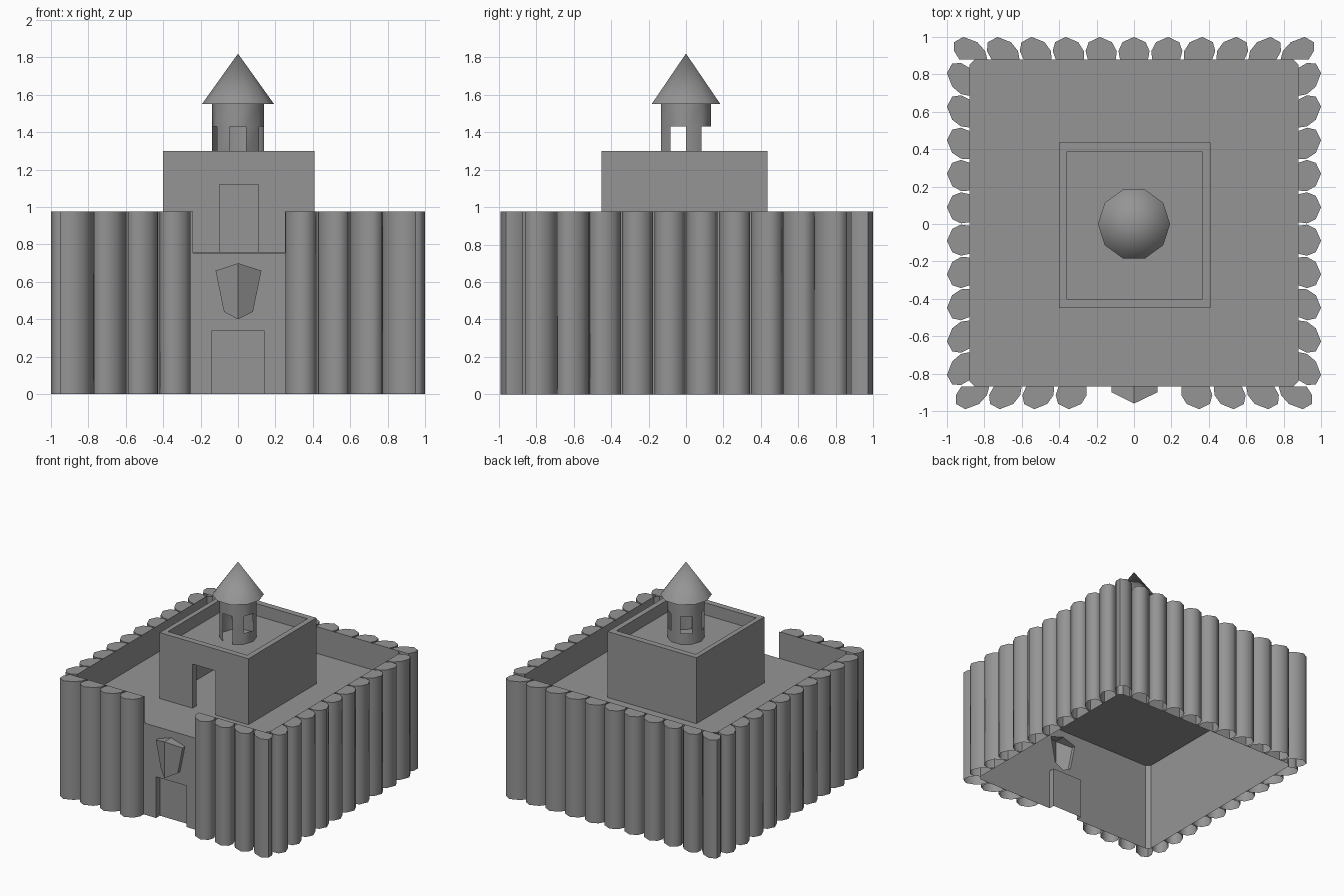
import bpy, bmesh, math
from mathutils import Vector

if "Cube" in bpy.data.objects:
    bpy.data.objects.remove(bpy.data.objects["Cube"])

stone = bpy.data.materials.new("grey stone")
stone.diffuse_color = (0.3, 0.3, 0.3, 1)
stone.use_nodes = True
stone.node_tree.nodes["Principled BSDF"].inputs["Base Color"].default_value = stone.diffuse_color


def finish(name, bm, smooth=None, recalc=True):
    bmesh.ops.remove_doubles(bm, verts=bm.verts, dist=1e-5)
    if recalc:
        bmesh.ops.recalc_face_normals(bm, faces=bm.faces)
    me = bpy.data.meshes.new(name)
    bm.to_mesh(me)
    bm.free()
    me.materials.append(stone)
    ob = bpy.data.objects.new(name, me)
    bpy.context.collection.objects.link(ob)
    if smooth:
        bpy.ops.object.select_all(action='DESELECT')
        ob.select_set(True)
        bpy.context.view_layer.objects.active = ob
        bpy.ops.object.shade_smooth_by_angle(angle=math.radians(smooth))
    return ob


def face(bm, pts):
    return bm.faces.new([bm.verts.new(p) for p in pts])


def band(bm, a, b, closed=True):
    """Quads between two point loops."""
    n = len(a)
    for i in range(n if closed else n - 1):
        j = (i + 1) % n
        face(bm, [a[i], a[j], b[j], b[i]])


def rect(x0, x1, y0, y1, z):
    return [(x0, y0, z), (x1, y0, z), (x1, y1, z), (x0, y1, z)]


X, YF, YB, C = 0.88, -0.87, 0.88, 0.03
FLOOR, TOP = 0.755, 0.975

# outer wall shell: sides and back, with chamfered corners
plan = [(X - C, YF), (X, YF + C), (X, YB - C), (X - C, YB),
        (-X + C, YB), (-X, YB - C), (-X, YF + C), (-X + C, YF)]
bm = bmesh.new()
band(bm, [(x, y, 0) for x, y in plan], [(x, y, TOP) for x, y in plan], closed=False)
finish("side_and_back_walls", bm, recalc=False)

# front wall with gate gap, doorway notch and shield opening
shield = [(0, 0.70), (0.125, 0.66), (0.08, 0.44), (0, 0.40), (-0.075, 0.44), (-0.12, 0.66)]
outline = [(-X + C, 0), (-0.14, 0), (-0.14, 0.34), (0.14, 0.34), (0.14, 0), (X - C, 0),
           (X - C, TOP), (0.25, TOP), (0.25, FLOOR), (-0.24, FLOOR), (-0.24, TOP), (-X + C, TOP)]
bm = bmesh.new()
edges = []
for loop in (outline, shield):
    vs = [bm.verts.new((x, YF, z)) for x, z in loop]
    edges += [bm.edges.new((vs[i], vs[(i + 1) % len(vs)])) for i in range(len(vs))]
bmesh.ops.triangle_fill(bm, use_beauty=True, use_dissolve=False, edges=edges, normal=(0, -1, 0))
for f in bm.faces:
    f.normal_update()
    if f.normal.y > 0:
        f.normal_flip()
finish("front_wall", bm, recalc=False)

# recessed main door
bm = bmesh.new()
d = [(-0.14, 0), (-0.14, 0.34), (0.14, 0.34), (0.14, 0)]
back = [(x, YF + 0.05, z) for x, z in d]
band(bm, [(x, YF, z) for x, z in d], back, closed=False)
face(bm, back[::-1])
finish("main_door", bm, recalc=False)

# ridged shield over the door
bm = bmesh.new()
rim = [(x, -0.96 if x == 0 else -0.90, z) for x, z in shield]
band(bm, [(x, YF, z) for x, z in shield], rim)
face(bm, [rim[0], rim[3], rim[2], rim[1]])
face(bm, [rim[0], rim[5], rim[4], rim[3]])
finish("shield", bm)

# courtyard floor
bm = bmesh.new()
face(bm, [(x, y, FLOOR) for x, y in plan])
finish("courtyard_floor", bm, recalc=False)

# palisade stakes
section = [(-0.075, 0), (-0.083, 0.045), (-0.062, 0.092), (0, 0.12),
           (0.062, 0.092), (0.083, 0.045), (0.075, 0)]


def stakes(name, centres, place):
    bm = bmesh.new()
    for c in centres:
        pts = []
        for t, dd in section:
            p = c * (0.965 + 0.5 * dd) + t       # fan outwards from the middle
            pts.append(place(max(-0.98, min(0.98, p)), dd))
        low = [(x, y, 0) for x, y in pts]
        high = [(x, y, TOP) for x, y in pts]
        band(bm, low, high, closed=False)
        face(bm, high)
    finish(name, bm, smooth=60)


sides = [0.175 * (i - 4.5) for i in range(10)]
stakes("back_stakes", [0.178 * i for i in range(-5, 6)], lambda t, d: (t, YB + d))
stakes("right_stakes", sides, lambda t, d: (X + d, t))
stakes("left_stakes", sides, lambda t, d: (-X - d, t))
stakes("front_stakes", [s * v for s in (-1, 1) for v in (0.34, 0.52, 0.70, 0.88)],
       lambda t, d: (t, YF - d))

# keep: hollow wall ring with a doorway cut through the front
bm = bmesh.new()
outer, inner = (-0.40, 0.41, -0.45, 0.435), (-0.36, 0.365, -0.40, 0.385)
loops = [rect(*outer, FLOOR + 0.001), rect(*outer, 1.30), rect(*inner, 1.30), rect(*inner, FLOOR + 0.001)]
for i in range(4):
    band(bm, loops[i], loops[(i + 1) % 4])
keep = finish("keep_walls", bm)

bm = bmesh.new()
bmesh.ops.create_cube(bm, size=1)
for v in bm.verts:
    v.co = Vector((0.005 + v.co.x * 0.21, -0.43 + v.co.y * 0.12, 0.91 + v.co.z * 0.42))
cutter = finish("doorway_cutter", bm)
cutter.hide_render = True
cutter.hide_viewport = True
mod = keep.modifiers.new("doorway", 'BOOLEAN')
mod.operation = 'DIFFERENCE'
mod.solver = 'EXACT'
mod.object = cutter

# sunken keep roof
bm = bmesh.new()
face(bm, rect(*inner, 1.20))
finish("keep_roof", bm, recalc=False)


def ring(r, z):
    return [(r * math.cos(i * math.pi / 5), r * math.sin(i * math.pi / 5), z) for i in range(10)]


# ten-sided turret, every second side open (the front one is a doorway)
bm = bmesh.new()
levels = [1.20, 1.29, 1.43, 1.55]
for k in range(3):
    a, b = ring(0.14, levels[k]), ring(0.14, levels[k + 1])
    for i in range(10):
        if (k == 1 and i % 2 == 1) or (k == 0 and i == 7):
            continue
        j = (i + 1) % 10
        face(bm, [a[i], a[j], b[j], b[i]])
finish("turret", bm, smooth=40, recalc=False)

# conical turret roof
bm = bmesh.new()
eave = ring(0.193, 1.55)
for i in range(10):
    face(bm, [eave[i], eave[(i + 1) % 10], (0, 0, 1.82)])
face(bm, eave[::-1])
finish("turret_roof", bm, smooth=45)
